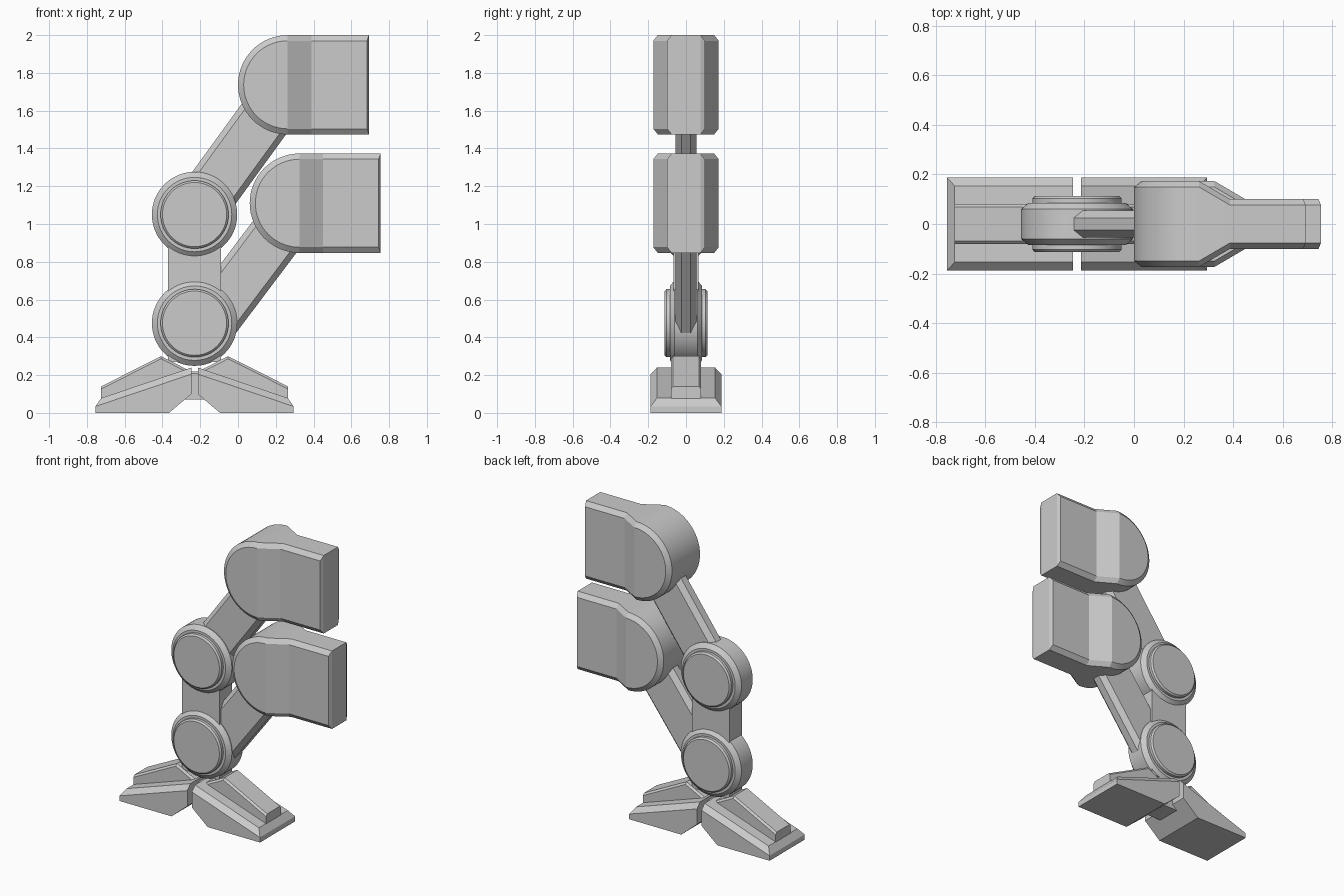
import bpy, bmesh, math
from mathutils import Matrix, Vector

if "Cube" in bpy.data.objects:
    bpy.data.objects.remove(bpy.data.objects["Cube"])

grey = bpy.data.materials.new("plain grey")
grey.diffuse_color = (0.6, 0.6, 0.6, 1)
grey.use_nodes = True
grey.node_tree.nodes["Principled BSDF"].inputs["Base Color"].default_value = grey.diffuse_color


def finish(name, bm, smooth=False):
    bmesh.ops.recalc_face_normals(bm, faces=bm.faces)
    me = bpy.data.meshes.new(name)
    bm.to_mesh(me)
    bm.free()
    me.materials.append(grey)
    ob = bpy.data.objects.new(name, me)
    bpy.context.collection.objects.link(ob)
    if smooth:
        bpy.ops.object.select_all(action='DESELECT')
        ob.select_set(True)
        bpy.context.view_layer.objects.active = ob
        bpy.ops.object.shade_smooth_by_angle(angle=math.radians(20))
    return ob


def prism(points, half):
    """Extrude an (x, z) outline from y = -half to y = half."""
    bm = bmesh.new()
    a = [bm.verts.new((x, -half, z)) for x, z in points]
    b = [bm.verts.new((x, half, z)) for x, z in points]
    bm.faces.new(a)
    bm.faces.new(b[::-1])
    n = len(a)
    for i in range(n):
        j = (i + 1) % n
        bm.faces.new((a[i], b[i], b[j], a[j]))
    bmesh.ops.recalc_face_normals(bm, faces=bm.faces)
    return bm


def chamfer(bm, edges, width):
    bmesh.ops.bevel(bm, geom=list(edges), offset=width, segments=1,
                    profile=0.5, affect='EDGES')


def disc(name, x, z, rings):
    """Turned part on the y axis, rings of (radius, y)."""
    bm = bmesh.new()
    n = 64
    loops = [[bm.verts.new((x + r * math.cos(2 * math.pi * i / n), y,
                            z + r * math.sin(2 * math.pi * i / n)))
              for i in range(n)] for r, y in rings]
    for a, b in zip(loops, loops[1:]):
        for i in range(n):
            j = (i + 1) % n
            bm.faces.new((a[i], a[j], b[j], b[i]))
    bm.faces.new(loops[0])
    bm.faces.new(loops[-1][::-1])
    finish(name, bm, True)


def strut(name, x, z, angle, length):
    """Slanted bar with four chamfered long edges."""
    bm = bmesh.new()
    bmesh.ops.create_cube(bm, size=1)
    bmesh.ops.scale(bm, verts=bm.verts, vec=(length, 0.11, 0.285))
    bmesh.ops.translate(bm, verts=bm.verts, vec=(length / 2, 0, 0))
    chamfer(bm, [e for e in bm.edges
                 if abs(e.verts[0].co.x - e.verts[1].co.x) > 0.1], 0.03)
    bm.transform(Matrix.Translation((x, 0, z)) @ Matrix.Rotation(-math.radians(angle), 4, 'Y'))
    finish(name, bm)


def block(name, cx, cz):
    """Round-backed block that narrows towards its square end."""
    R, c, n = 0.263, 0.03, 32
    x1, x2 = 0.125, 0.43
    arc = [(R * math.cos(t), R * math.sin(t))
           for t in (math.pi / 2 + math.pi * i / n for i in range(n + 1))]
    outline = arc + [(x1, -R), (x2, -R), (x2, R), (x1, R)]
    bm = bmesh.new()

    def ring(side, inset):
        out = []
        k = (R - c) / R if inset else 1
        for x, z in outline:
            y = 0.173 if x < 0.01 else 0.1
            if not inset:
                y -= 0.024
            px = x * k if x < 0.01 else x - (0.01 if inset and x == x2 else 0)
            out.append(bm.verts.new((cx + px, side * y, cz + z * k)))
        return out

    # sides are widest at the outline, chamfered to the inset cheeks
    rings = [ring(-1, True), ring(-1, False), ring(1, False), ring(1, True)]
    m = len(outline)
    for a, b in zip(rings, rings[1:]):
        for i in range(m):
            j = (i + 1) % m
            bm.faces.new((a[i], a[j], b[j], b[i]))
    for r in (rings[0], rings[-1]):
        lo1, lo2, hi2, hi1 = r[n + 1:]
        bm.faces.new(r[:n + 1])
        bm.faces.new((r[0], r[n], lo1, hi1))
        bm.faces.new((hi1, lo1, lo2, hi2))
    finish(name, bm, True)


JX = -0.23

# hip blocks
block("upper_block", 0.263, 1.737)
block("lower_block", 0.325, 1.11)

# slanted struts
strut("upper_strut", JX, 1.05, 54, 0.85)
strut("lower_strut", -0.18, 0.435, 53, 0.8)

# round joints with raised caps
for label, z in (("upper", 1.05), ("lower", 0.475)):
    disc(label + "_joint", JX, z, [(0.197, -0.085), (0.226, -0.06),
                                   (0.226, 0.06), (0.197, 0.085)])
    disc(label + "_joint_cap", JX, z, [(0.17, -0.113), (0.18, -0.103),
                                       (0.18, 0.103), (0.17, 0.113)])

# upright link between the joints, running down to the foot
finish("upright_link", prism([(-0.37, 0.27), (-0.09, 0.27),
                              (-0.09, 1.05), (-0.37, 1.05)], 0.066))

# foot pads, mirrored about the ankle
pad = [(-0.525, 0), (-0.135, 0), (-0.017, 0.10), (-0.017, 0.24), (-0.525, 0.068)]
for label, s in (("left", 1), ("right", -1)):
    bm = prism([(JX + s * x, z) for x, z in pad], 0.187)
    top = max(bm.faces, key=lambda f: f.normal.z)
    chamfer(bm, [e for e in top.edges
                 if min(abs(v.co.x - JX) for v in e.verts) > 0.1
                 or abs(e.verts[0].co.x - e.verts[1].co.x) > 0.1], 0.033)
    finish(label + "_foot_pad", bm)

# ridge along the top of the foot, with a dip under the ankle
half = [(-0.495, 0.07), (-0.495, 0.14), (-0.178, 0.30), (-0.02, 0.22)]
bm = prism([(JX + x, z) for x, z in half]
           + [(JX - x, z) for x, z in reversed(half)], 0.08)
chamfer(bm, [e for e in bm.edges
             if min(v.co.z for v in e.verts) > 0.1
             and abs(e.verts[0].co.y - e.verts[1].co.y) < 0.01], 0.012)
finish("foot_ridge", bm)
